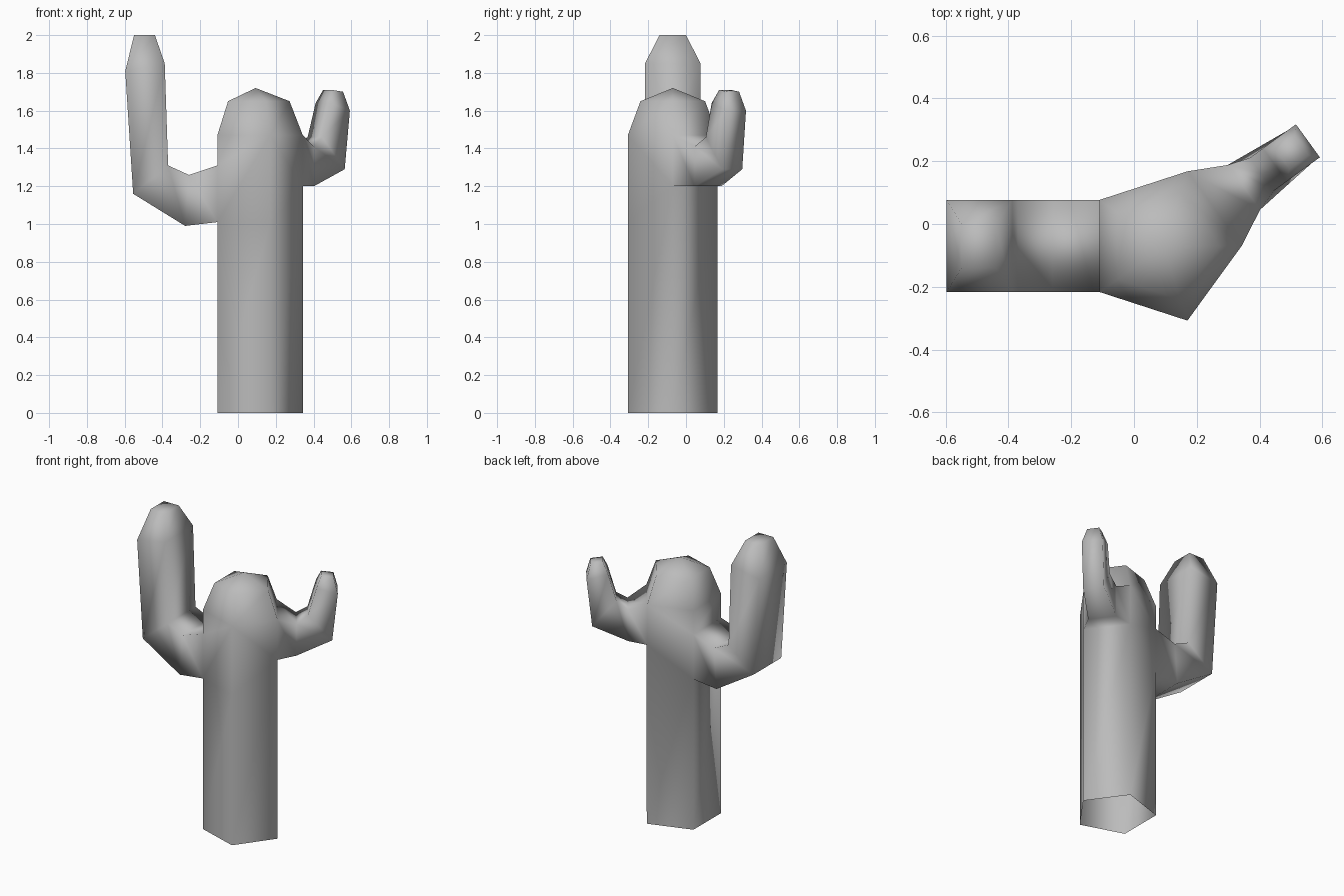
import bpy, bmesh, math

if "Cube" in bpy.data.objects:
    bpy.data.objects.remove(bpy.data.objects["Cube"])

CX, CY, R = 0.093, -0.07, 0.25
bm = bmesh.new()


def ring_point(i, r, z):
    a = math.radians(72 * i)
    return bm.verts.new((CX + r * math.cos(a), CY + r * math.sin(a), z))


# Trunk: five upright corner columns, with joints where the arms grow out
heights = [(0, 1.2, 1.47), (0, 1.2, 1.47), (0, 1.01, 1.31, 1.47),
           (0, 1.01, 1.31, 1.47), (0, 1.01, 1.47)]
cols = [[ring_point(i, R, z) for z in hs] for i, hs in enumerate(heights)]
shoulder = [ring_point(i, 0.18, 1.65) for i in range(5)]
apex = bm.verts.new((CX, CY, 1.72))
for i in range(5):
    j = (i + 1) % 5
    a, b = cols[i], cols[j]
    bm.faces.new((a[0], b[0], b[1], a[1]))
    if i == 2:                       # leave the big arm socket open
        bm.faces.new((a[2], b[2], b[3], a[3]))
    elif i != 0:                     # side 0 is the small arm socket
        bm.faces.new(b[1:] + a[:0:-1])
    bm.faces.new((a[-1], b[-1], shoulder[j], shoulder[i]))
    bm.faces.new((shoulder[i], shoulder[j], apex))


# Arms: four-sided tubes grown from a socket along a direction, then capped
def arm(side, rings):
    ang = math.radians(72 * side + 36)
    dx, dy = math.cos(ang), math.sin(ang)
    a, b = cols[side], cols[side + 1]
    prev = [a[1], b[1], b[2], a[2]]
    for (u0, z0), (u1, z1), w in rings:
        cur = [bm.verts.new((CX + u * dx - v * dy, CY + u * dy + v * dx, z))
               for u, v, z in ((u0, -w, z0), (u0, w, z0), (u1, w, z1), (u1, -w, z1))]
        for k in range(4):
            m = (k + 1) % 4
            bm.faces.new((prev[k], prev[m], cur[m], cur[k]))
        prev = cur
    bm.faces.new(prev)


# Big left arm: (outer reach, z), (inner reach, z), half width
arm(2, [((0.373, 0.99), (0.353, 1.26), 0.147),
        ((0.648, 1.16), (0.463, 1.31), 0.147),
        ((0.690, 1.81), (0.481, 1.85), 0.147),
        ((0.643, 2.00), (0.533, 2.00), 0.07)])
# Small right arm
arm(0, [((0.318, 1.20), (0.318, 1.41), 0.088),
        ((0.536, 1.29), (0.388, 1.46), 0.065),
        ((0.570, 1.60), (0.440, 1.64), 0.065),
        ((0.545, 1.70), (0.470, 1.71), 0.038)])

bmesh.ops.recalc_face_normals(bm, faces=bm.faces)
for f in bm.faces:
    f.smooth = True

mesh = bpy.data.meshes.new("cactus")
bm.to_mesh(mesh)
bm.free()
mat = bpy.data.materials.new("plain grey")
mat.diffuse_color = (0.5, 0.5, 0.5, 1)
mat.use_nodes = True
mat.node_tree.nodes["Principled BSDF"].inputs["Base Color"].default_value = mat.diffuse_color
mesh.materials.append(mat)
obj = bpy.data.objects.new("cactus", mesh)
bpy.context.collection.objects.link(obj)
